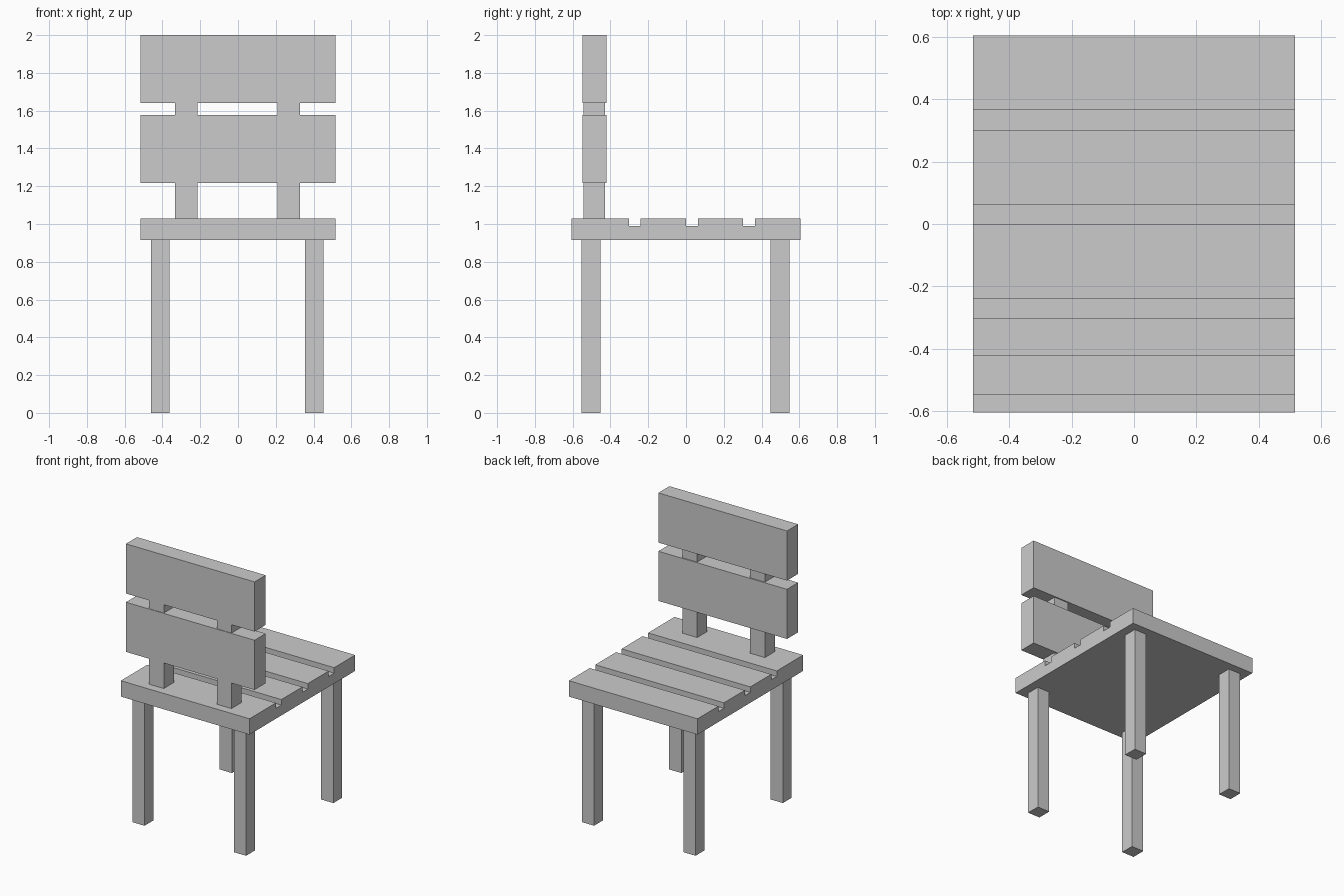
import bpy
import bmesh

cube = bpy.data.objects.get("Cube")
if cube:
    bpy.data.objects.remove(cube, do_unlink=True)

grey = bpy.data.materials.new("plain_grey")
grey.use_nodes = True
colour = (0.6, 0.6, 0.6, 1)
grey.diffuse_color = colour
grey.node_tree.nodes["Principled BSDF"].inputs["Base Color"].default_value = colour


def add_object(name, bm):
    bmesh.ops.recalc_face_normals(bm, faces=bm.faces)
    mesh = bpy.data.meshes.new(name)
    bm.to_mesh(mesh)
    bm.free()
    mesh.materials.append(grey)
    obj = bpy.data.objects.new(name, mesh)
    bpy.context.collection.objects.link(obj)
    return obj


def box(name, x, y, z):
    """Box from (min, max) ranges on each axis."""
    bm = bmesh.new()
    bmesh.ops.create_cube(bm, size=1)
    for v in bm.verts:
        v.co = [r[0] if c < 0 else r[1] for c, r in zip(v.co, (x, y, z))]
    return add_object(name, bm)


half_width, half_depth = 0.516, 0.605
seat_bottom, groove_floor, seat_top = 0.915, 0.99, 1.03

# Seat: side profile with three grooves, extruded across the width
profile = [(-half_depth, seat_bottom), (-half_depth, seat_top)]
for start in (-0.303, 0.0, 0.302):
    end = start + 0.063
    profile += [(start, seat_top), (start, groove_floor),
                (end, groove_floor), (end, seat_top)]
profile += [(half_depth, seat_top), (half_depth, seat_bottom)]

bm = bmesh.new()
face = bm.faces.new([bm.verts.new((-half_width, y, z)) for y, z in profile])
side = bmesh.ops.extrude_face_region(bm, geom=[face])
bmesh.ops.translate(bm, vec=(2 * half_width, 0, 0),
                    verts=[g for g in side["geom"] if isinstance(g, bmesh.types.BMVert)])
add_object("seat", bm)

# Legs and backrest posts
for label, leg_x, post_x in (("right", -0.411, -0.274), ("left", 0.403, 0.269)):
    for end, leg_y in (("front", -0.503), ("rear", 0.497)):
        box(f"{end}_{label}_leg", (leg_x - 0.049, leg_x + 0.049),
            (leg_y - 0.05, leg_y + 0.05), (0, seat_bottom))
    box(f"{label}_back_post", (post_x - 0.059, post_x + 0.059),
        (-0.543, -0.428), (seat_top, 1.7))

# Backrest boards
for name, bottom in (("lower_back_board", 1.217), ("upper_back_board", 1.64)):
    box(name, (-half_width, half_width), (-0.547, -0.42), (bottom, bottom + 0.36))
